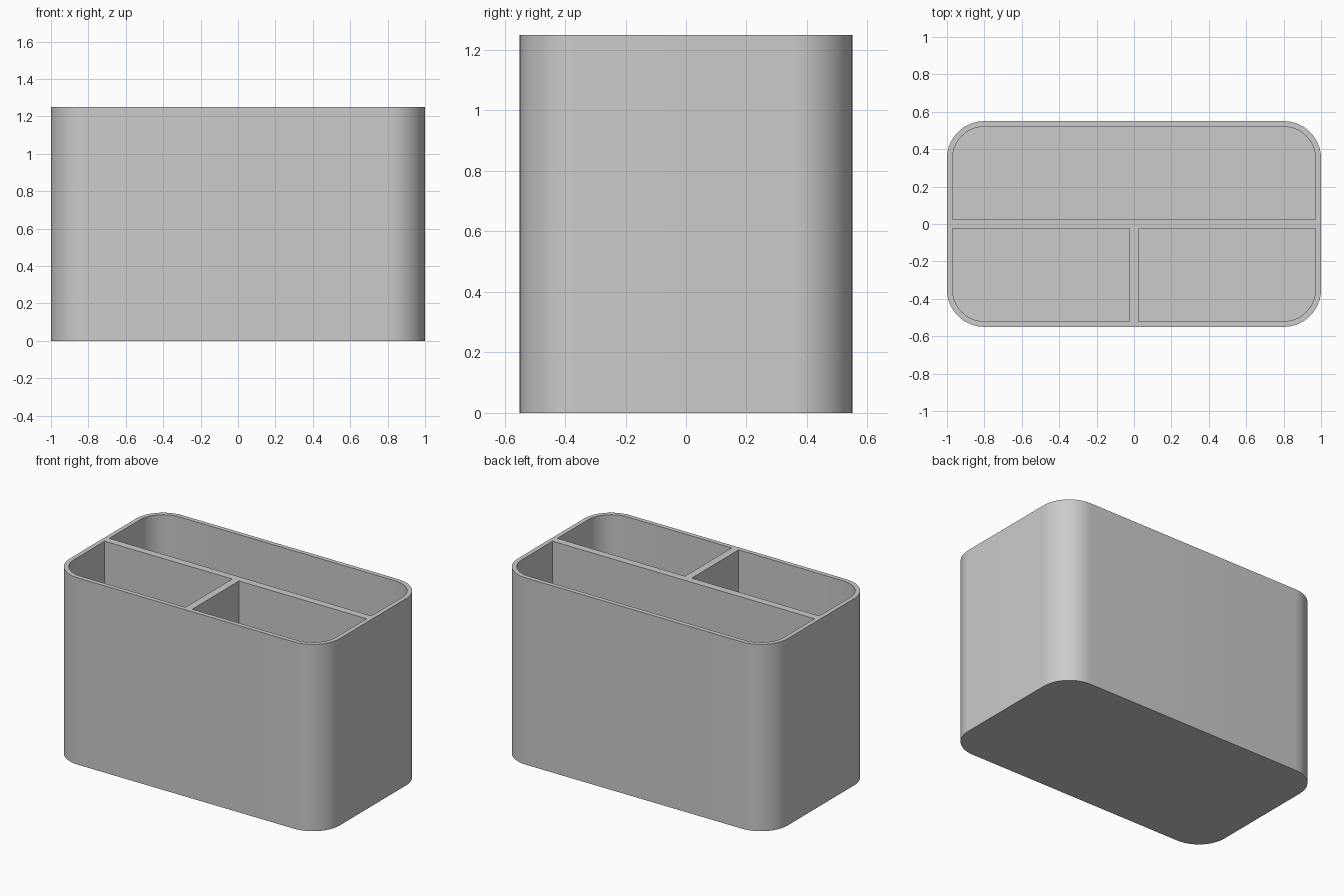
import bpy
import bmesh
from math import cos, sin, pi, radians

cube = bpy.data.objects.get("Cube")
if cube:
    bpy.data.objects.remove(cube, do_unlink=True)

WIDTH, DEPTH, HEIGHT = 2.0, 1.1, 1.25
WALL, DIVIDER, FLOOR = 0.03, 0.05, 0.05
RADIUS = 0.2
STEPS = 16

grey = bpy.data.materials.new("light grey plastic")
grey.use_nodes = True
COLOUR = (0.6, 0.6, 0.6, 1)
grey.diffuse_color = COLOUR
grey.node_tree.nodes["Principled BSDF"].inputs["Base Color"].default_value = COLOUR


def outline(x0, x1, y0, y1, radii):
    """Counter-clockwise rectangle, one radius per corner from back left (+x, +y)."""
    points = []
    corners = [(x1, y1, -1, -1), (x0, y1, 1, -1), (x0, y0, 1, 1), (x1, y0, -1, 1)]
    for i, ((x, y, sx, sy), r) in enumerate(zip(corners, radii)):
        if r == 0:
            points.append((x, y))
            continue
        for s in range(STEPS + 1):
            a = (i + s / STEPS) * pi / 2
            points.append((x + sx * r + r * cos(a), y + sy * r + r * sin(a)))
    return points


def prism(name, points, z0, z1):
    bm = bmesh.new()
    base = bm.faces.new([bm.verts.new((x, y, z0)) for x, y in points])
    top = bmesh.ops.extrude_face_region(bm, geom=[base])["geom"]
    bmesh.ops.translate(bm, vec=(0, 0, z1 - z0),
                        verts=[v for v in top if isinstance(v, bmesh.types.BMVert)])
    bmesh.ops.recalc_face_normals(bm, faces=bm.faces)
    mesh = bpy.data.meshes.new(name)
    bm.to_mesh(mesh)
    bm.free()
    mesh.materials.append(grey)
    obj = bpy.data.objects.new(name, mesh)
    bpy.context.collection.objects.link(obj)
    return obj


# Solid rounded body
hx, hy = WIDTH / 2, DEPTH / 2
body = prism("organizer_box", outline(-hx, hx, -hy, hy, [RADIUS] * 4), 0, HEIGHT)

# Compartments: one long at the back, two at the front
ix, iy, half = hx - WALL, hy - WALL, DIVIDER / 2
r = RADIUS - WALL
pockets = {
    "back_compartment": outline(-ix, ix, half, iy, [r, r, 0, 0]),
    "front_right_compartment": outline(-ix, -half, -iy, -half, [0, 0, r, 0]),
    "front_left_compartment": outline(half, ix, -iy, -half, [0, 0, 0, r]),
}
bpy.ops.object.select_all(action="DESELECT")
bpy.context.view_layer.objects.active = body
body.select_set(True)
for name, points in pockets.items():
    cutter = prism(name, points, FLOOR, HEIGHT + 0.1)
    cutter.hide_render = True
    cut = body.modifiers.new(name, "BOOLEAN")
    cut.operation = "DIFFERENCE"
    cut.solver = "EXACT"
    cut.object = cutter
    bpy.ops.object.modifier_apply(modifier=cut.name)
    bpy.data.objects.remove(cutter, do_unlink=True)

# Smooth corners, crisp rims
bpy.ops.object.shade_smooth_by_angle(angle=radians(30))
